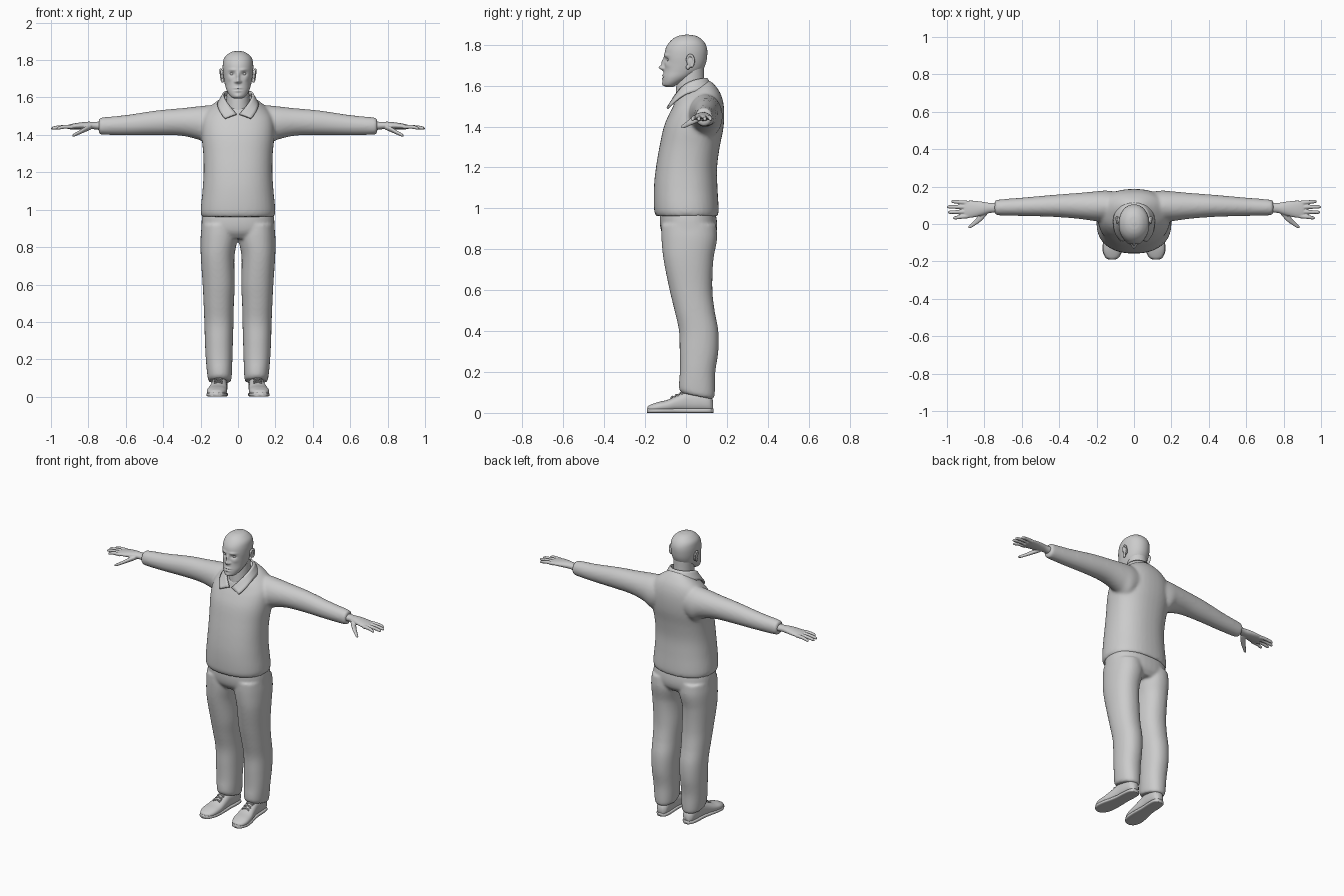
import bpy, bmesh, math
from mathutils import Vector, Matrix

cube = bpy.data.objects.get("Cube")
if cube:
    bpy.data.objects.remove(cube, do_unlink=True)

grey = bpy.data.materials.new("plain_grey")
grey.use_nodes = True
grey.diffuse_color = (0.6, 0.6, 0.6, 1)
grey.node_tree.nodes["Principled BSDF"].inputs["Base Color"].default_value = (0.6, 0.6, 0.6, 1)


def loft(bm, rings, axis="z", side=1, seg=40, power=2.0, steps=5):
    """Skin ellipse rings (pos, a, b, ra, rb, tilt) along an axis, smoothly interpolated."""
    rings = [tuple(r) + (0,) * (6 - len(r)) for r in rings]
    last = len(rings) - 1

    def slope(i, k):
        lo, hi = rings[max(i - 1, 0)], rings[min(i + 1, last)]
        return (hi[k] - lo[k]) / (hi[0] - lo[0])

    fine = []
    for i in range(last):
        p, q = rings[i], rings[i + 1]
        h = q[0] - p[0]
        for s in range(steps + (i == last - 1)):
            t = s / steps
            ring = [p[0] + h * t]
            for k in range(1, 6):
                ring.append((2*t**3 - 3*t*t + 1) * p[k] + (t**3 - 2*t*t + t) * h * slope(i, k)
                            + (3*t*t - 2*t**3) * q[k] + (t**3 - t*t) * h * slope(i + 1, k))
            fine.append(ring)
    loops = []
    for pos, a, b, ra, rb, tilt in fine:
        loop = []
        for j in range(seg):
            c, s = math.cos(math.tau * j / seg), math.sin(math.tau * j / seg)
            da = ra * math.copysign(abs(c) ** (2 / power), c)
            db = rb * math.copysign(abs(s) ** (2 / power), s)
            u, v, w = a + da, b + db, pos + tilt * db
            x, y, z = {"z": (u, v, w), "x": (w, u, v), "y": (u, w, v)}[axis]
            loop.append(bm.verts.new((x * side, y, z)))
        loops.append(loop)
    for lo, hi in zip(loops, loops[1:]):
        for j in range(seg):
            k = (j + 1) % seg
            bm.faces.new((lo[j], lo[k], hi[k], hi[j]))
    bm.faces.new(loops[0])
    bm.faces.new(loops[-1])


def finish(bm, name, voxel=0, smooth=0):
    """Turn the bmesh into an object; a voxel size fuses overlapping shapes."""
    bmesh.ops.recalc_face_normals(bm, faces=bm.faces)
    mesh = bpy.data.meshes.new(name)
    bm.to_mesh(mesh)
    bm.free()
    mesh.materials.append(grey)
    mesh.shade_smooth()
    ob = bpy.data.objects.new(name, mesh)
    bpy.context.scene.collection.objects.link(ob)
    if voxel:
        mod = ob.modifiers.new("fuse", "REMESH")
        mod.mode, mod.voxel_size, mod.use_smooth_shade = "VOXEL", voxel, True
        mod = ob.modifiers.new("soften", "SMOOTH")
        mod.factor, mod.iterations = 0.5, smooth
    return ob


def body(z, half, front, back, tilt=0, cx=0):
    """Horizontal ring given by its half width and its front and back y."""
    return (z, cx, (front + back) / 2, half, (back - front) / 2, tilt)


def ball(bm, loc, scale, rot=0):
    m = Matrix.Translation(loc) @ Matrix.Rotation(rot, 4, "X") @ Matrix.Diagonal((*scale, 1))
    bmesh.ops.create_uvsphere(bm, u_segments=20, v_segments=12, radius=1, matrix=m)


# Shirt: torso and both sleeves fused
bm = bmesh.new()
loft(bm, [body(.962, .194, -.147, .156), body(.99, .2, -.156, .16), body(1.1, .19, -.157, .154),
          body(1.2, .184, -.147, .152), body(1.3, .186, -.13, .165), body(1.4, .195, -.108, .184),
          body(1.48, .19, -.08, .186, .1), body(1.53, .165, -.062, .17, .25),
          body(1.565, .12, -.055, .14, .4), body(1.585, .075, -.05, .11, .55)], power=2.3)
for side in (1, -1):
    loft(bm, [(.08, .1, 1.46, .07, .09), (.15, .096, 1.45, .083, .108), (.2, .095, 1.462, .08, .092),
              (.3, .097, 1.469, .069, .074), (.43, .097, 1.465, .059, .066),
              (.6, .092, 1.452, .049, .054), (.73, .088, 1.447, .042, .046),
              (.745, .088, 1.447, .038, .042)], "x", side)
finish(bm, "shirt", .009, 7)

# Shirt collar: folded strip, inner and outer edge points mirrored across the middle
inner = [(0, .104, 1.635), (.05, .092, 1.635), (.076, .05, 1.63), (.08, 0, 1.612),
         (.055, -.045, 1.565), (.008, -.078, 1.51)]
outer = [(0, .14, 1.585), (.07, .122, 1.583), (.108, .055, 1.575), (.108, -.012, 1.557),
         (.098, -.058, 1.52), (.07, -.092, 1.488)]
bm = bmesh.new()
cols = [[bm.verts.new((s * x, y, z)) for x, y, z in (a, b)]
        for s, pairs in ((-1, list(zip(inner, outer))[:0:-1]), (1, list(zip(inner, outer))) )
        for a, b in pairs]
for p, q in zip(cols, cols[1:]):
    bm.faces.new((p[0], q[0], q[1], p[1]))
collar = finish(bm, "collar")
mod = collar.modifiers.new("round", "SUBSURF")
mod.levels = mod.render_levels = 2
mod.boundary_smooth = "PRESERVE_CORNERS"
mod = collar.modifiers.new("cloth", "SOLIDIFY")
mod.thickness, mod.offset = .01, 0

# Trousers: pelvis and two legs fused
bm = bmesh.new()
loft(bm, [body(.845, .13, -.09, .125), body(.88, .188, -.118, .148), body(.93, .195, -.128, .152),
          body(1.0, .186, -.125, .14)], power=2.4)
for side in (1, -1):
    loft(bm, [body(.082, .058, -.022, .13, -.2, .097), body(.1, .064, -.034, .14, -.2, .098),
              body(.2, .071, -.03, .143, -.05, .101), body(.3, .075, -.031, .158, 0, .102),
              body(.4, .078, -.034, .158, 0, .102), body(.5, .081, -.056, .14, 0, .103),
              body(.6, .086, -.08, .129, 0, .103), body(.75, .09, -.11, .134, 0, .109),
              body(.85, .099, -.12, .152, 0, .101), body(.92, .094, -.12, .148, 0, .1)],
         "z", side, power=2.2)
finish(bm, "trousers", .008, 6)

# Head: smooth skull with the features raised or sunk as soft bumps
bm = bmesh.new()
loft(bm, [body(1.594, .02, -.098, -.06), body(1.604, .038, -.11, -.04), body(1.635, .059, -.113, .02),
          body(1.67, .07, -.109, .075), body(1.7, .076, -.106, .094), body(1.74, .081, -.106, .103),
          body(1.78, .081, -.1, .103), body(1.81, .074, -.083, .091), body(1.833, .053, -.058, .068),
          body(1.845, .03, -.03, .042), body(1.849, .006, -.002, .012)],
     seg=112, power=2.1, steps=9)
bumps = [(0, 1.688, .024, .01, .012), (0, 1.714, .013, .008, .02), (.013, 1.684, .009, .007, .007),
         (.032, 1.726, -.011, .015, .01), (.03, 1.748, .006, .02, .007), (0, 1.649, .006, .018, .005),
         (0, 1.634, .006, .015, .005), (0, 1.6415, -.006, .022, .0025), (.045, 1.7, .004, .014, .014),
         (0, 1.606, .006, .018, .012)]
for v in bm.verts:
    if v.co.y < -.03:
        x, z = abs(v.co.x), v.co.z
        v.co.y -= sum(h * math.exp(-((x - cx) / sx) ** 2 - ((z - cz) / sz) ** 2)
                      for cx, cz, h, sx, sz in bumps)
finish(bm, "head")

# Neck
bm = bmesh.new()
loft(bm, [body(1.47, .075, -.055, .11), body(1.56, .064, -.05, .098), body(1.62, .06, -.045, .09),
          body(1.7, .06, -.03, .088)])
finish(bm, "neck")

for side, word in ((1, "left"), (-1, "right")):
    # Eye
    bm = bmesh.new()
    ball(bm, (side * .032, -.081, 1.726), (.0125, .0125, .0105))
    finish(bm, word + "_eye")

    # Ear: shell with a raised rim and a lobe
    bm = bmesh.new()
    ball(bm, (side * .084, .02, 1.718), (.009, .018, .03), .2)
    ball(bm, (side * .083, .009, 1.69), (.008, .01, .012))
    for i in range(14):
        a = -1.0 + i * .3
        ball(bm, (side * (.088 + .005 * math.sin(i / 13 * math.pi)), .021 + .017 * math.cos(a),
                  1.72 + .029 * math.sin(a)), (.006, .006, .007))
    finish(bm, word + "_ear", .0025, 3)

    # Hand: palm, four fingers and thumb fused
    bm = bmesh.new()
    loft(bm, [(.72, .088, 1.447, .028, .024), (.77, .086, 1.45, .027, .02), (.81, .083, 1.45, .036, .02),
              (.86, .08, 1.447, .045, .017), (.9, .078, 1.443, .046, .013),
              (.91, .078, 1.442, .042, .01)], "x", side)
    for base, tip, end in ((.042, .033, .968), (.066, .063, .997), (.09, .092, 1.0), (.113, .12, .978)):
        loft(bm, [(.885, base, 1.443, .0115, .0115), (.93, (base + tip) / 2, 1.443, .0105, .0105),
                  (end - .012, tip, 1.437, .009, .009), (end - .003, tip, 1.434, .006, .006),
                  (end, tip, 1.433, .002, .002)], "x", side, seg=16)
    loft(bm, [(.785, .068, 1.443, .018, .014), (.82, .035, 1.428, .022, .014),
              (.85, .008, 1.412, .016, .011), (.875, -.012, 1.4, .011, .009),
              (.887, -.018, 1.396, .004, .004)], "x", side, seg=16)
    finish(bm, word + "_hand", .0035, 3)

    # Shoe upper
    outline = [(-.188, .117, .016, .03), (-.178, .117, .034, .038), (-.14, .115, .051, .052),
               (-.09, .11, .052, .064), (-.04, .104, .046, .087), (.01, .1, .041, .108),
               (.07, .097, .041, .108), (.115, .095, .035, .09), (.133, .095, .018, .06)]
    bm = bmesh.new()
    loft(bm, [(y, cx, top / 2 + .002, half, top / 2 - .002) for y, cx, half, top in outline],
         "y", side, power=2.3)
    finish(bm, word + "_shoe")

    # Shoe sole
    bm = bmesh.new()
    loft(bm, [(y * 1.01, cx, .011, half + .002, .011) for y, cx, half, top in outline],
         "y", side, power=4)
    finish(bm, word + "_sole")

    # Laces: crossed cords over the instep
    bm = bmesh.new()
    for i in range(4):
        y, z = -.065 + i * .02, .077 + i * .0095
        for lean in (-1, 1):
            loft(bm, [(.082, y - lean * .008, z - .004, .004, .004), (.105, y, z + .003, .004, .004),
                      (.128, y + lean * .008, z - .004, .004, .004)], "x", side, seg=8)
    finish(bm, word + "_laces")
